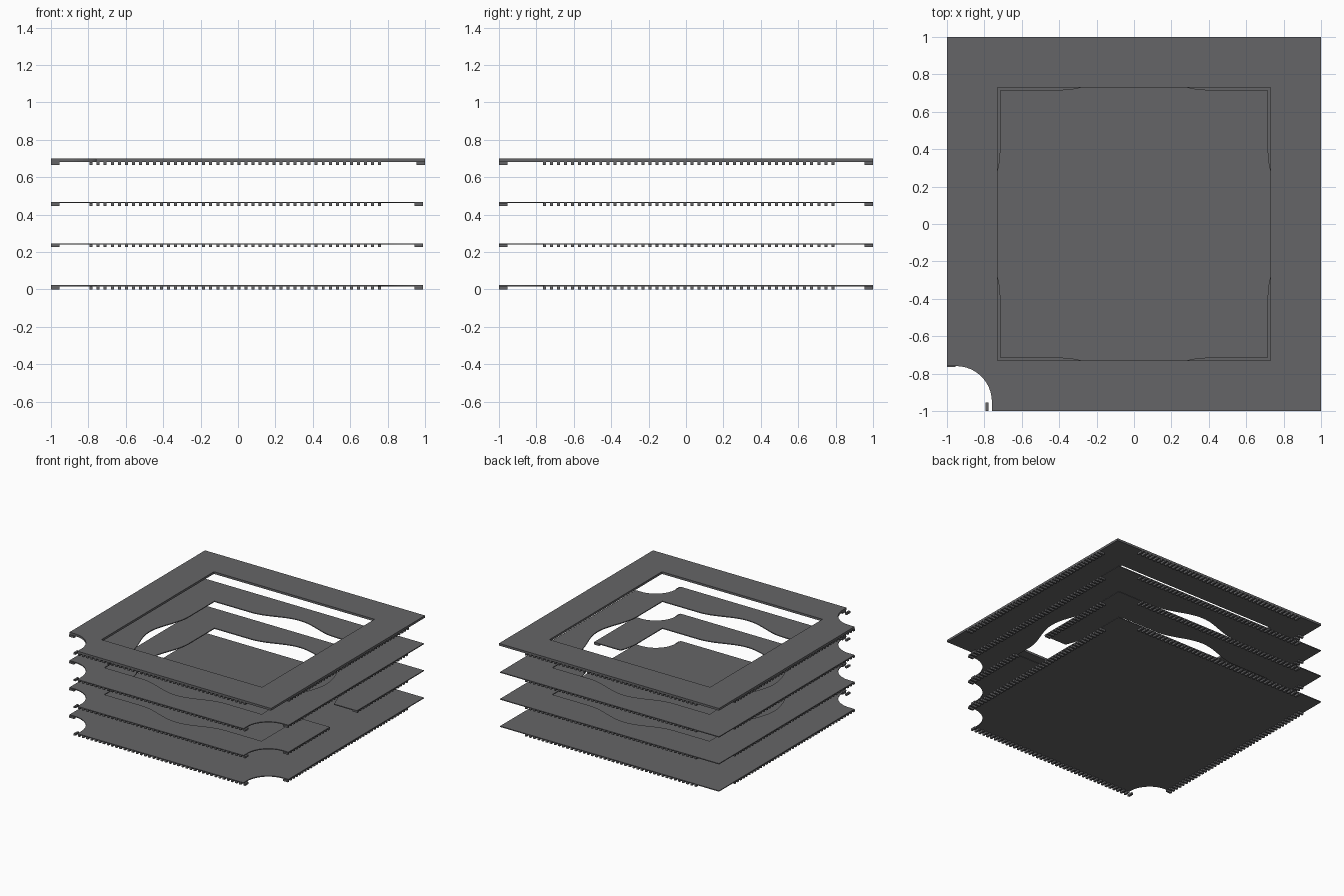
import bpy, bmesh, math
from mathutils import Matrix

if "Cube" in bpy.data.objects:
    bpy.data.objects.remove(bpy.data.objects["Cube"])

grey = bpy.data.materials.new("dark_grey")
grey.diffuse_color = (0.13, 0.13, 0.135, 1)
grey.use_nodes = True
grey.node_tree.nodes["Principled BSDF"].inputs["Base Color"].default_value = grey.diffuse_color


def finish(bm, name):
    bmesh.ops.recalc_face_normals(bm, faces=bm.faces[:])
    me = bpy.data.meshes.new(name)
    bm.to_mesh(me)
    bm.free()
    me.materials.append(grey)
    ob = bpy.data.objects.new(name, me)
    bpy.context.collection.objects.link(ob)


def plate(name, loops, z0, z1):
    """Fill outline loops (outer, then holes) and extrude upwards."""
    bm = bmesh.new()
    for pts in loops:
        vs = [bm.verts.new((x, y, z0)) for x, y in pts]
        for i in range(len(vs)):
            bm.edges.new((vs[i - 1], vs[i]))
    bmesh.ops.triangle_fill(bm, use_beauty=True, use_dissolve=False, edges=bm.edges[:])
    ret = bmesh.ops.extrude_face_region(bm, geom=bm.faces[:])
    top = [v for v in ret["geom"] if isinstance(v, bmesh.types.BMVert)]
    bmesh.ops.translate(bm, vec=(0, 0, z1 - z0), verts=top)
    finish(bm, name)


# Rounded corner notch at the front left, counter-clockwise order
NOTCH = [(-1, -0.76)] + [
    (-0.95 + 0.19 * math.cos(a), -0.95 + 0.19 * math.sin(a))
    for a in [math.radians(90 - 90 * i / 16) for i in range(17)]] + [(-0.76, -1)]
LOW_X = 0.99   # right edge of the lower plates


def right_notch():
    return [(LOW_X - (x + 1), y) for x, y in reversed(NOTCH)]


def bulge(t):
    """Half-width of the wavy opening at distance t from the side's middle."""
    return 0.715 + (0.045 * (1 + math.cos(math.pi * t / 0.38)) if abs(t) < 0.38 else 0)


def side(k, ts):
    c, s = [(1, 0), (0, 1), (-1, 0), (0, -1)][k]
    return [(bulge(t) * c - t * s, bulge(t) * s + t * c) for t in ts]


TS = [-0.715] + [-0.38 + 0.76 * i / 20 for i in range(21)]
GAP = (-0.22, 0.13)


def teeth(name, x_max, z0, z1, gap=None):
    """Comb of small contact teeth below all four edges."""
    bm = bmesh.new()

    def box(x, y, sx, sy):
        m = Matrix.Translation((x, y, (z0 + z1) / 2)) @ Matrix.Diagonal((sx, sy, z1 - z0, 1))
        bmesh.ops.create_cube(bm, size=1, matrix=m)

    length, width = 0.045, 0.016
    for i in range(42):
        t = -0.785 + i * 0.0376
        for s in (-1, 1):
            box(t, s * (1 - length / 2), width, length)
        box(-1 + length / 2, -t, length, width)
        if not (gap and gap[0] - 0.01 < -t < gap[1] + 0.01):
            box(x_max - length / 2, -t, length, width)
    finish(bm, name)


# Top frame: square opening, one notch
plate("top_frame", [NOTCH + [(1, -1), (1, 1), (-1, 1)],
                    [(-0.73, -0.73), (0.73, -0.73), (0.73, 0.73), (-0.73, 0.73)]], 0.682, 0.70)
teeth("top_frame_teeth", 1, 0.665, 0.682)

low_outline = NOTCH + right_notch() + [(LOW_X, 1), (-1, 1)]

# Upper spacer: closed wavy opening
hole = [p for k in range(4) for p in side(k, TS)]
plate("upper_spacer", [low_outline, hole], 0.461, 0.468)
teeth("upper_spacer_teeth", LOW_X, 0.447, 0.461)

# Lower spacer: wavy opening broken through on the right side
inner = side(0, [GAP[1]] + [t for t in TS if t > GAP[1] + 0.005])
inner += [p for k in (1, 2, 3) for p in side(k, TS)]
inner += side(0, [t for t in TS if t < GAP[0] - 0.005] + [GAP[0]])
outer = [(LOW_X, GAP[1]), (LOW_X, 1), (-1, 1)] + NOTCH + right_notch() + [(LOW_X, GAP[0])]
plate("lower_spacer", [outer + inner[::-1]], 0.24, 0.247)
teeth("lower_spacer_teeth", LOW_X, 0.226, 0.24, GAP)

# Solid base plate
plate("base_plate", [low_outline], 0.016, 0.023)
teeth("base_plate_teeth", LOW_X, 0.0, 0.016)
